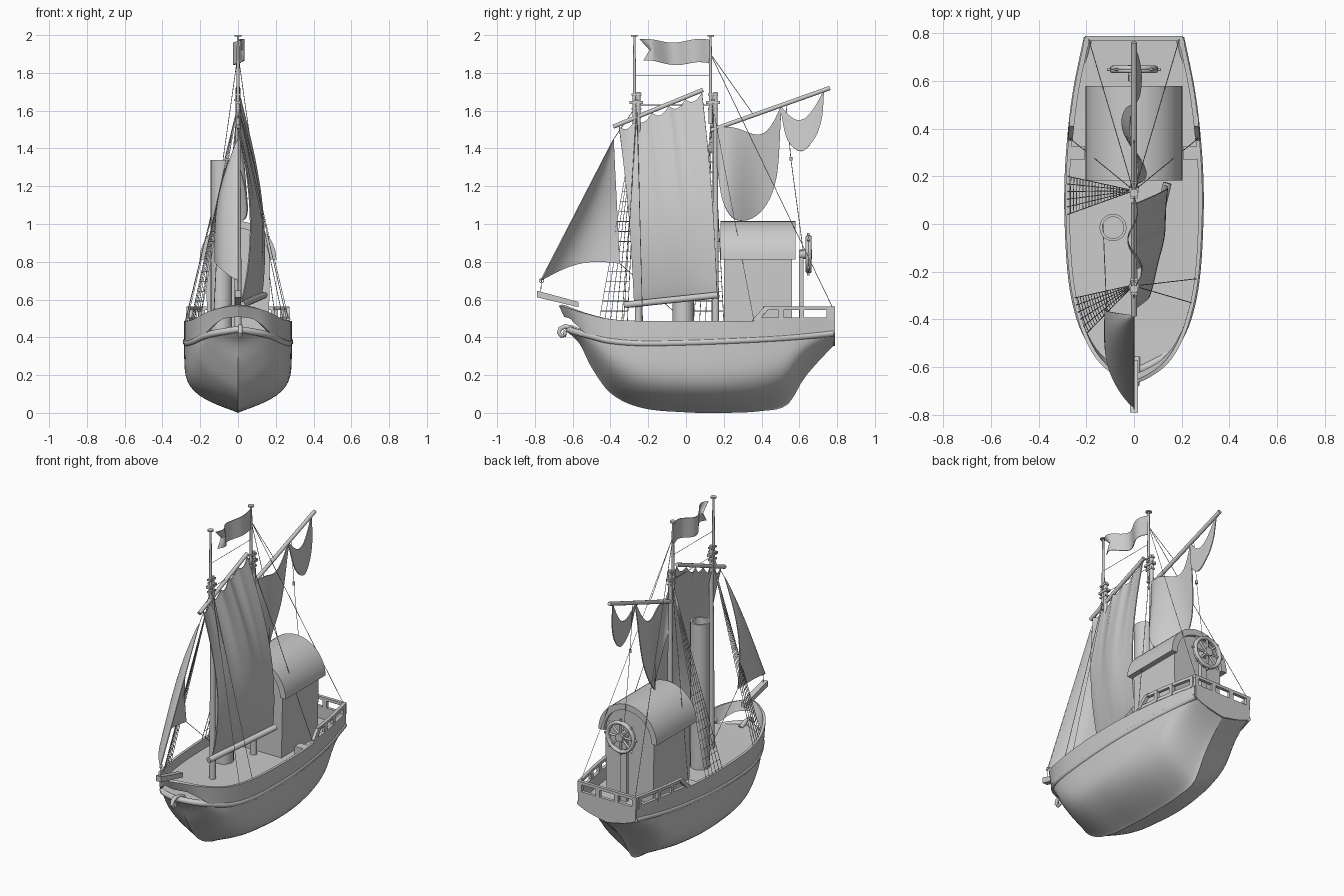
import bpy, bmesh, math
from mathutils import Vector

if "Cube" in bpy.data.objects:
    bpy.data.objects.remove(bpy.data.objects["Cube"])
sin, cos, pi = math.sin, math.cos, math.pi

def spl(rows, t):
    """Smooth interpolation through rows of (key, values...)."""
    i = 0
    while i < len(rows) - 2 and t > rows[i + 1][0]:
        i += 1
    a, b = rows[i], rows[i + 1]
    p, n = rows[max(i - 1, 0)], rows[min(i + 2, len(rows) - 1)]
    h = b[0] - a[0]
    s = min(max((t - a[0]) / h, 0), 1)
    out = []
    for k in range(1, len(a)):
        m0 = (b[k] - p[k]) / (b[0] - p[0]) * h
        m1 = (n[k] - a[k]) / (n[0] - a[0]) * h
        out.append((2*s**3 - 3*s*s + 1)*a[k] + (s**3 - 2*s*s + s)*m0
                   + (3*s*s - 2*s**3)*b[k] + (s**3 - s*s)*m1)
    return out

def add(name, bm, thick=0, offset=0):
    bmesh.ops.remove_doubles(bm, verts=bm.verts, dist=1e-5)
    bmesh.ops.recalc_face_normals(bm, faces=bm.faces)
    me = bpy.data.meshes.new(name)
    bm.to_mesh(me)
    bm.free()
    ob = bpy.data.objects.new(name, me)
    bpy.context.collection.objects.link(ob)
    if thick:
        m = ob.modifiers.new("thickness", 'SOLIDIFY')
        m.thickness, m.offset = thick, offset
    return ob

def grid(name, nu, nv, f, thick=0, offset=0):
    bm = bmesh.new()
    v = [[bm.verts.new(f(i / nu, j / nv)) for j in range(nv + 1)] for i in range(nu + 1)]
    for i in range(nu):
        for j in range(nv):
            bm.faces.new((v[i][j], v[i+1][j], v[i+1][j+1], v[i][j+1]))
    return add(name, bm, thick, offset)

def prism(name, pts, a, b, axis='y'):
    """Extrude a 2D outline: (x,z) along y, or (y,z) along x."""
    put = (lambda p, d: (p[0], d, p[1])) if axis == 'y' else (lambda p, d: (d, p[0], p[1]))
    bm = bmesh.new()
    A = [bm.verts.new(put(p, a)) for p in pts]
    B = [bm.verts.new(put(p, b)) for p in pts]
    bm.faces.new(A)
    bm.faces.new(B)
    for i in range(len(pts)):
        j = (i + 1) % len(pts)
        bm.faces.new((A[i], A[j], B[j], B[i]))
    return add(name, bm)

def box(name, x0, x1, y0, y1, z0, z1):
    return prism(name, [(x0, z0), (x1, z0), (x1, z1), (x0, z1)], y0, y1)

def tube(name, paths, r, r_end=None, res=3, caps=True, closed=False):
    cu = bpy.data.curves.new(name, 'CURVE')
    cu.dimensions, cu.bevel_depth, cu.bevel_resolution, cu.use_fill_caps = '3D', r, res, caps
    for pts in paths:
        sp = cu.splines.new('POLY')
        sp.points.add(len(pts) - 1)
        sp.use_cyclic_u = closed
        for i, p in enumerate(pts):
            sp.points[i].co = (*p, 1)
            sp.points[i].radius = 1 if r_end is None else 1 + (r_end / r - 1) * i / (len(pts) - 1)
    ob = bpy.data.objects.new(name, cu)
    bpy.context.collection.objects.link(ob)
    return ob

# Hull stations: y, half width, keel z, rail z, bulwark top z, fullness, hollow
ST = [(-.62, 0, .42, .44, .57, 1.2, 1), (-.6, .055, .405, .432, .565, 1.3, 1), (-.56, .125, .36, .42, .548, 1.5, 1.1),
      (-.5, .18, .24, .405, .525, 2, 1.2), (-.4, .23, .105, .38, .497, 3, 1.25), (-.24, .266, .028, .367, .487, 4.4, 1.25),
      (0, .283, .003, .37, .487, 5, 1.25), (.2, .283, 0, .377, .487, 5, 1.25), (.4, .268, .01, .387, .488, 4.6, 1.4),
      (.54, .25, .045, .396, .49, 4, 1.8), (.62, .235, .175, .403, .49, 3, 1.7), (.69, .22, .26, .41, .49, 2.2, 1.3),
      (.78, .2, .355, .42, .49, 1.8, 1)]

def section(y, v):
    w, k, r, _, p, h = spl(ST, y)
    t = v * v
    return (math.copysign(w * (1 - (1 - t)**p)**h, v), y, k + (r - k) * t)

def outline(s, end=.78):
    y = -.62 + (end + .62) * s * s
    w, _, r, top = spl(ST, y)[:4]
    return math.copysign(w, s), y, r, top

grid("hull", 60, 36, lambda u, v: section(-.62 + 1.4 * u**1.5, 2*v - 1))

# Bulwark: sweeps forward and lifts clear of the rail at the bow
def bulwark(u, v):
    x, y, r, top = outline(2*u - 1)
    low = r + (top - r) * .55 * min(1, max(0, (-.5 - y) / .09))
    return (x * .98, y - .045 * (.4 + .6*v) * max(0, (-.38 - y) / .24), low + (top - low) * v)
grid("bulwark", 80, 6, bulwark, .016, 0)

def deck(u, v):
    w = spl(ST, -.61 + 1.385 * u**1.5)[0]
    return ((2*v - 1) * w, -.61 + 1.385 * u**1.5, .425 + .012 * (1 - u)**2)
grid("deck", 40, 4, deck)

rail = [outline(i / 40 - 1) for i in range(81)]
tube("rub_rail", [[(x * .965, y, r + .002) for x, y, r, _ in rail]], .018)
tube("bow_scroll", [[(.012, y, z) for y, z in ((-.56, .432), (-.61, .452), (-.64, .458), (-.665, .447), (-.673, .425),
     (-.66, .406), (-.642, .41), (-.64, .425), (-.65, .43))]], .014, .009)
tr = [section(.78, v / 8 - 1) for v in range(17)]
prism("transom", [(p[0], p[2]) for p in tr] + [(.2, .5), (-.2, .5)], .768, .788)

# Stern railing
w = lambda y: spl(ST, y)[0] * .98
for s, side in ((1, "right"), (-1, "left")):
    grid("side_rail_" + side, 10, 1, lambda u, v: (s * w(.41 + .37*u), .41 + .37*u, .544 + .018*v), .02)
    grid("side_sill_" + side, 12, 1, lambda u, v: (s * w(.36 + .42*u), .36 + .42*u, .485 + .02*v), .02)
    grid("rail_slope_" + side, 1, 2, lambda u, v: (s * w(.35 + .065*v), .35 + .065*v + .035*u, .49 + .072*v), .02)
    for y in (.5, .61, .755):
        box("rail_post_" + side, s*w(y) - .01, s*w(y) + .01, y - .01, y + .015, .49, .56)
    box("deck_step_" + side, s*.235 - .03, s*.235 + .03, .27, .325, .425, .485)
box("stern_rail", -.205, .205, .768, .788, .544, .562)
for x in (-.19, -.065, .065, .19):
    box("stern_post", x - .014, x + .014, .768, .788, .49, .55)

# Bowsprit
prism("bowsprit", [(-.79, .612), (-.57, .56), (-.57, .588), (-.79, .647)], -.017, .017, 'x')

# Cabin and barrel roof
arc = lambda r, n=24: [(r * cos(pi*i/n), .812 + r * sin(pi*i/n)) for i in range(n + 1)]
prism("cabin", [(-.162, .42), (.162, .42)] + arc(.17), .2, .56)
prism("cabin_roof", arc(.203) + arc(.165)[::-1], .183, .58)

# Steering wheel
C = Vector((0, .648, .84))
ring = lambda r, y, n=32: [(r*cos(2*pi*i/n), y, .84 + r*sin(2*pi*i/n)) for i in range(n)]
tube("wheel_rim", [ring(.09, .644), ring(.09, .654)], .011, closed=True)
tube("wheel_spokes", [[C, C + Vector((.113*cos(i*pi/4), 0, .113*sin(i*pi/4)))] for i in range(8)], .007)
tube("wheel_hub", [[(0, .6, .84), (0, .668, .84)]], .026)
box("wheel_post", -.02, .02, .598, .622, .42, .86)

# Funnel
f = tube("funnel", [[(-.088, -.015, .42), (-.088, -.015, 1.34)]], .057, res=8, caps=False)
m = f.modifiers.new("wall", 'SOLIDIFY')
m.thickness = .012

# Masts
for name, lo, hi in (("fore", -.252, -.273), ("main", .156, .13)):
    tube(name + "_mast", [[(0, lo, .42), (0, lo, 1.7)]], .02, .011)
    tube(name + "_topmast", [[(0, hi, 1.53), (0, hi, 2.0)]], .011, .006)
    tube(name + "_mast_cap", [[(0, hi, 1.992), (0, hi, 2.0)]], .018)
    mid = (lo + hi) / 2
    box(name + "_crosstree", -.014, .014, mid - .036, mid + .036, 1.635, 1.65)
    box(name + "_crosstree_bar", -.022, .022, mid - .01, mid + .01, 1.65, 1.66)
    for z in (1.605, 1.68):
        box(name + "_mast_band", -.013, .013, mid - .026, mid + .026, z, z + .01)

# Spars
tube("fore_gaff", [[(0, -.385, 1.515), (0, .09, 1.71)]], .012)
tube("fore_boom", [[(.02, -.32, .572), (.14, .172, .624)]], .018)
tube("main_gaff", [[(0, .13, 1.495), (0, .762, 1.72)]], .012)

# Fore sail with scalloped head and soft folds
def fore_sail(u, v):
    a = Vector((.015 + .11*u, -.275 + .44*u, .585 + .045*u))
    b = Vector((0, -.355 + .44*u, 1.515 + .18*u - .03 * abs(sin(5*pi*u))))
    p = a.lerp(b, v)
    p.x += .078 * sin(pi * v**.85) * (.7 + .3 * sin(pi*u)) + .007 * sin(13*u + 2*v) * v
    p.y += .012 * sin(pi*v)
    return p
grid("fore_sail", 40, 30, fore_sail, .006)

# Jib
def jib(u, v):
    foot = Vector((-.115 * u, -.77 + .42*u, .70 + .09*u + .045 * sin(pi*u)))
    p = foot.lerp(Vector((0, -.383, 1.45)), v)
    p.x -= .06 * sin(pi*u**.8) * (1 - v)**.7 + .05 * u * sin(pi*v)
    return p
grid("jib", 20, 24, jib, .005)
tube("jib_ring", [[(0, -.765 + .012*cos(i*pi/6), .7 + .012*sin(i*pi/6)) for i in range(12)]], .002, res=1, closed=True)

# Brailed main sail: two drapes hanging from the gaff
D1 = [(0, .165, 1.32), (.15, .195, 1.12), (.35, .27, 1.02), (.65, .4, 1.07), (.85, .48, 1.25), (1, .505, 1.615)]
D2 = [(0, .5, 1.61), (.25, .535, 1.45), (.5, .61, 1.385), (.75, .685, 1.46), (.88, .72, 1.56), (1, .73, 1.695)]
def drape(rows, y0, y1, sag, power, wave):
    def f(u, v):
        y, z = spl(rows, u)
        ty = y0 + (y1 - y0) * u
        tz = 1.495 + (ty - .13) * .356 - sag * sin(pi * u**power)
        return (wave(u) * (.3 + .7*v), ty + (y - ty) * v, tz + (z - tz) * v)
    return f
grid("main_sail_drape", 28, 18, drape(D1, .155, .503, .115, 2, lambda u: .05 * sin(2*pi*u**.85)), .006)
grid("main_sail_corner", 20, 12, drape(D2, .5, .73, .115, 1, lambda u: .03 * sin(pi*u)), .006)

# Swallow-tailed flag
def flag(u, v):
    notch = .045 * (1 - abs(2*v - 1)) * max(0, u - .8) * 5
    return (.035 * sin(9*u) * u**.5, .125 - .37*u + notch + .02 * (1 - v) * u,
            1.845 + .125*v + .01 * sin(8*u + .5) + .012 * u * (1 - v))
grid("flag", 32, 6, flag, .004)

# Ratlines on the left side
def ladder(name, top, y0, y1, n=6):
    feet = []
    for i in range(n):
        y = y0 + (y1 - y0) * i / (n - 1)
        feet.append(Vector((-w(y), y, .487)))
    top = Vector(top)
    lines = [[p, top] for p in feet]
    for k in range(1, 19):
        lines.append([p.lerp(top, k * .046) for p in feet])
    tube(name, lines, .0018, res=0)
ladder("fore_ratlines", (0, -.255, 1.63), -.46, -.31)
ladder("main_ratlines", (0, .14, 1.63), .04, .2)

# Stays, shrouds and sheets
F, M = (0, -.26, 1.63), (0, .14, 1.63)
lines = [[F, (.26, -.23, .487)], [F, (.24, -.33, .487)], [M, (.27, .36, .487)], [M, (-.27, .36, .487)],
         [(0, -.77, .63), (0, -.765, .7), (0, -.383, 1.45), F],
         [(0, -.27, 1.785), (0, .13, 1.785)], [F, M], [(0, .13, 1.9), (0, .36, 1.575)],
         [(0, .53, 1.63), (0, .555, 1.345), (0, .62, .86)], [(-.115, -.35, .79), (-.13, 0, .48)]]
for s in (1, -1):
    lines += [[(0, .13, 1.9), (s*.19, .775, .56)]]
tube("rigging", lines, .0018, res=0)
tube("sheet_block", [[(0, .555, 1.335), (0, .555, 1.355)]], .008)

# Turn curves into meshes and smooth everything but hard edges
bpy.ops.object.select_all(action='SELECT')
bpy.context.view_layer.objects.active = f
bpy.ops.object.convert(target='MESH')
bpy.ops.object.shade_smooth_by_angle(angle=math.radians(40))
